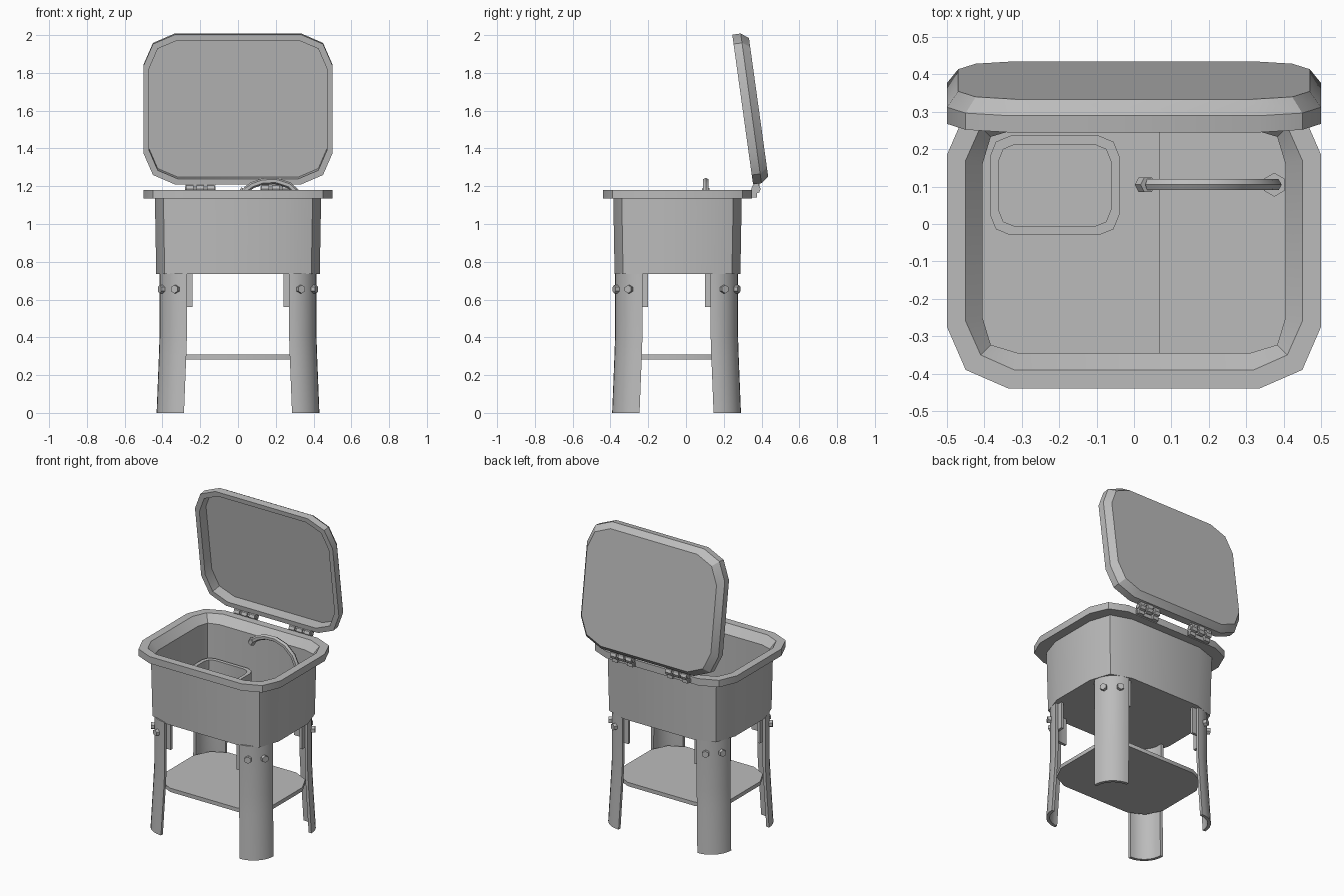
import bpy, bmesh, math
from mathutils import Vector, Matrix

cube = bpy.data.objects.get("Cube")
if cube:
    bpy.data.objects.remove(cube, do_unlink=True)

grey = bpy.data.materials.new("plain_grey")
grey.use_nodes = True
grey.diffuse_color = (0.5, 0.5, 0.5, 1)
grey.node_tree.nodes["Principled BSDF"].inputs["Base Color"].default_value = (0.5, 0.5, 0.5, 1)

MID_Y = -0.045  # centre of the tank in y


def finish(name, bm):
    """Turn a bmesh into a shaded object."""
    bmesh.ops.remove_doubles(bm, verts=bm.verts, dist=0.0005)
    bmesh.ops.recalc_face_normals(bm, faces=bm.faces)
    mesh = bpy.data.meshes.new(name)
    bm.to_mesh(mesh)
    bm.free()
    mesh.materials.append(grey)
    obj = bpy.data.objects.new(name, mesh)
    bpy.context.collection.objects.link(obj)
    bpy.ops.object.select_all(action='DESELECT')
    obj.select_set(True)
    bpy.context.view_layer.objects.active = obj
    bpy.ops.object.shade_smooth_by_angle(angle=math.radians(30))
    return obj


def loft(name, rings):
    """Skin a list of equal-length point rings and cap both ends."""
    bm = bmesh.new()
    loops = [[bm.verts.new(p) for p in ring] for ring in rings]
    for a, b in zip(loops, loops[1:]):
        for i in range(len(a)):
            j = (i + 1) % len(a)
            bm.faces.new((a[i], a[j], b[j], b[i]))
    bm.faces.new(loops[0])
    bm.faces.new(loops[-1])
    return finish(name, bm)


def cut_rect(hx, hy, cut, mid, z, cx=0.0, cy=0.0):
    """Rectangle whose corners are replaced by two facets."""
    corner = [(hx, hy - cut), (hx - mid, hy - mid), (hx - cut, hy)]
    points = []
    for sx, sy in ((1, 1), (-1, 1), (-1, -1), (1, -1)):
        order = corner if sx * sy > 0 else corner[::-1]
        points += [Vector((cx + sx * x, cy + sy * y, z)) for x, y in order]
    return points


def box(name, x, y, z):
    bm = bmesh.new()
    size = [b - a for a, b in (x, y, z)]
    place = Matrix.Translation([(a + b) / 2 for a, b in (x, y, z)])
    bmesh.ops.create_cube(bm, size=1, matrix=place @ Matrix.Diagonal((*size, 1)))
    return finish(name, bm)


def cylinder(name, centre, axis, radius, depth, sides):
    bm = bmesh.new()
    turn = Vector(axis).to_track_quat('Z', 'Y').to_matrix().to_4x4()
    bmesh.ops.create_cone(bm, cap_ends=True, segments=sides, radius1=radius, radius2=radius,
                          depth=depth, matrix=Matrix.Translation(centre) @ turn)
    return finish(name, bm)


# Tank: outer wall, rolled rim, sloped lip and inner wall down to the floor
loft("tank", [cut_rect(*r, cy=MID_Y) for r in (
    (0.433, 0.333, 0.18, 0.045, 0.735),
    (0.44, 0.34, 0.18, 0.045, 1.135),
    (0.5, 0.395, 0.165, 0.05, 1.135),
    (0.5, 0.395, 0.165, 0.05, 1.18),
    (0.45, 0.345, 0.13, 0.04, 1.18),
    (0.405, 0.30, 0.095, 0.022, 1.13),
    (0.405, 0.30, 0.095, 0.022, 0.755))])

# Raised floor on one side of the tank
rings = [cut_rect(0.405, 0.30, 0.095, 0.022, z, cy=MID_Y) for z in (0.75, 0.81)]
for p in rings[0] + rings[1]:
    p.x = min(p.x, 0.07)
loft("raised_floor", rings)

# Open parts tray
loft("parts_tray", [cut_rect(*r, cx=-0.212, cy=0.103) for r in (
    (0.173, 0.133, 0.055, 0.016, 0.81),
    (0.173, 0.133, 0.055, 0.016, 0.91),
    (0.15, 0.11, 0.045, 0.013, 0.91),
    (0.15, 0.11, 0.045, 0.013, 0.825))])

# Open lid: shallow pan with a bevelled back
lid = loft("lid", [cut_rect(*r) for r in (
    (0.47, 0.37, 0.15, 0.045, -0.07),
    (0.47, 0.37, 0.15, 0.045, 0),
    (0.5, 0.4, 0.165, 0.05, 0),
    (0.5, 0.4, 0.165, 0.05, -0.045),
    (0.47, 0.37, 0.155, 0.047, -0.085))])
lid.location = (0, 0.30, 1.606)
lid.rotation_euler.x = math.radians(97.9)

# Hinges
for side, sx in (("right", -1), ("left", 1)):
    x = sx * 0.2
    cylinder(f"{side}_hinge_pin", (x, 0.37, 1.185), (1, 0, 0), 0.014, 0.16, 8)
    for i, dx in enumerate((-0.055, 0, 0.055)):
        cylinder(f"{side}_hinge_knuckle_{i}", (x + dx, 0.37, 1.185), (1, 0, 0), 0.025, 0.04, 8)
        if i == 1:
            box(f"{side}_hinge_lid_ear", (x - 0.02, x + 0.02), (0.36, 0.39), (1.185, 1.235))
        else:
            box(f"{side}_hinge_tank_ear_{i}", (x + dx - 0.02, x + dx + 0.02),
                (0.34, 0.375), (1.14, 1.18))
    box(f"{side}_hinge_lid_leaf", (x - 0.08, x + 0.08), (0.36, 0.385), (1.205, 1.23))
    box(f"{side}_hinge_tank_leaf", (x - 0.08, x + 0.08), (0.33, 0.362), (1.14, 1.165))

# Faucet: hexagonal tube bent in an arc, with base nut and nozzle
path = [Vector((x, 0.105, z)) for x, z in (
    (0.375, 0.76), (0.378, 0.98), (0.36, 1.08), (0.325, 1.155), (0.27, 1.205),
    (0.2, 1.228), (0.13, 1.225), (0.075, 1.205), (0.04, 1.18))]
rings = []
for i, p in enumerate(path):
    along = (path[min(i + 1, len(path) - 1)] - path[max(i - 1, 0)]).normalized()
    side = Vector((0, 1, 0))
    out = along.cross(side)
    rings.append([p + 0.017 * (math.cos(a) * out + math.sin(a) * side)
                  for a in [k * math.pi / 3 for k in range(6)]])
loft("faucet_pipe", rings)
cylinder("faucet_base", (0.375, 0.105, 0.785), (0, 0, 1), 0.032, 0.07, 6)
cylinder("faucet_nozzle", (0.03, 0.105, 1.17), (-0.5, 0, -0.85), 0.023, 0.03, 6)


def arc(cx, cy, sx, sy, r, z, shift=0.0, tail=0.0):
    """Quarter arc bulging to the outer corner, with optional straight tails."""
    pts = [(r * math.cos(a), r * math.sin(a)) for a in [k * math.pi / 16 for k in range(9)]]
    if tail:
        pts = [(r, -tail)] + pts + [(-tail, r)]
    return [Vector((cx + sx * (x + shift), cy + sy * (y + shift), z)) for x, y in pts]


# Legs: curved plates flaring at the foot, each with a bracket and two bolts
for fb, sy in (("front", -1), ("back", 1)):
    for side, sx in (("right", -1), ("left", 1)):
        name = f"{fb}_{side}"
        at = (sx * 0.27, -0.05 + sy * 0.18, sx, sy)
        loft(f"{name}_leg", [
            arc(*at, 0.145, z, s) + arc(*at, 0.125, z, s)[::-1]
            for z, s in ((0, 0.016), (0.15, 0.010), (0.3, 0.004), (0.42, 0), (0.74, 0))])
        loft(f"{name}_bracket", [
            arc(*at, 0.126, z, 0, 0.03) + arc(*at, 0.108, z, 0, 0.03)[::-1]
            for z in (0.56, 0.74)])
        for i, deg in enumerate((28, 66)):
            d = Vector((sx * math.cos(math.radians(deg)), sy * math.sin(math.radians(deg)), 0))
            centre = Vector((at[0], at[1], 0.655)) + d * 0.15
            cylinder(f"{name}_bolt_{i}", centre, d, 0.022, 0.03, 6)

# Lower shelf
loft("lower_shelf", [cut_rect(0.395, 0.305, 0.15, 0.05, z, cy=-0.05) for z in (0.283, 0.308)])
